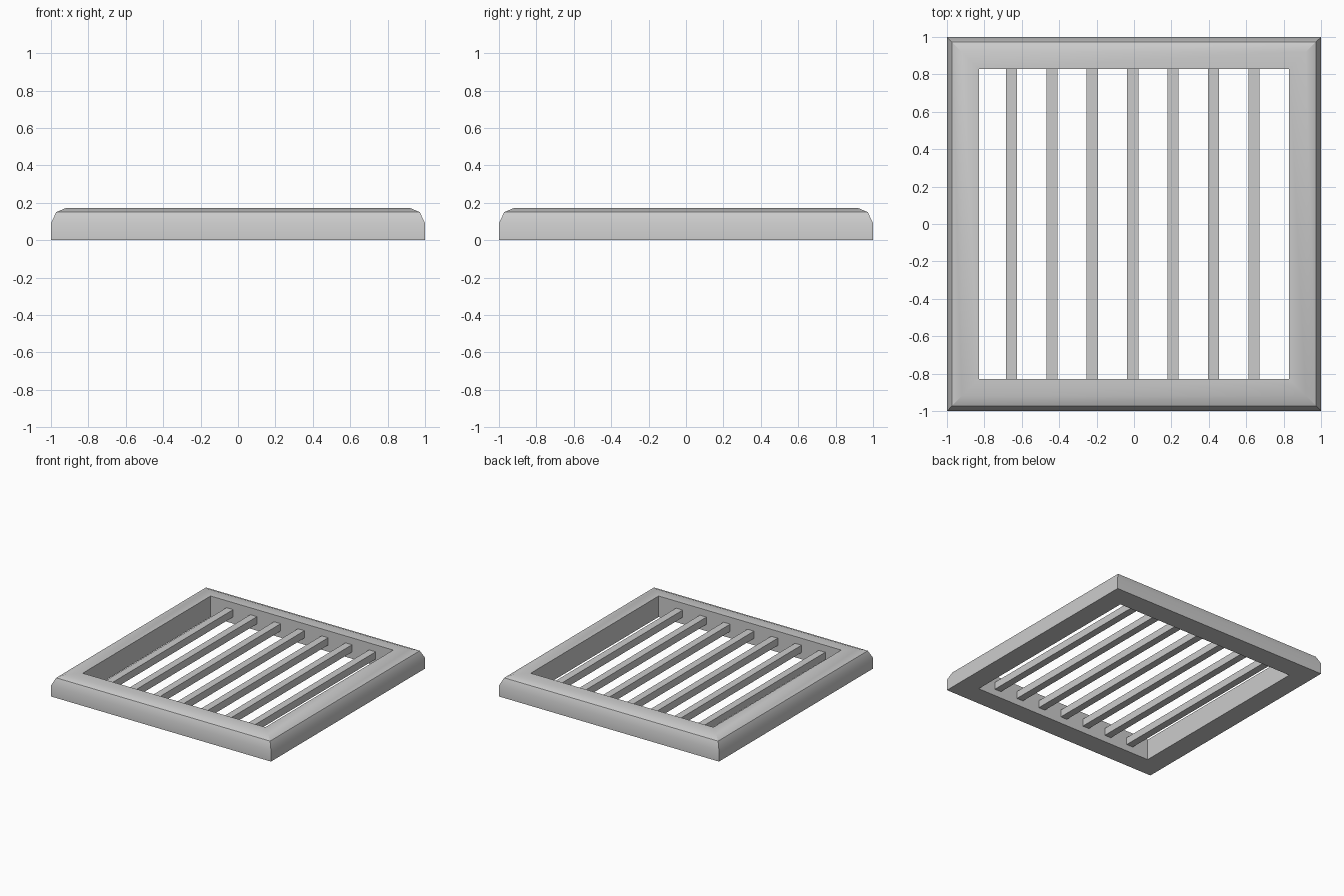
import bpy, bmesh, math

if "Cube" in bpy.data.objects:
    bpy.data.objects.remove(bpy.data.objects["Cube"])

def make_object(name, bm):
    bmesh.ops.recalc_face_normals(bm, faces=bm.faces)
    mesh = bpy.data.meshes.new(name)
    bm.to_mesh(mesh)
    bm.free()
    ob = bpy.data.objects.new(name, mesh)
    bpy.context.collection.objects.link(ob)
    return ob

# Frame: profile (distance from centre, height) swept round a square
profile = [(0.83, 0), (1, 0), (1, 0.09), (0.972, 0.15), (0.92, 0.172), (0.83, 0.172)]
bm = bmesh.new()
corners = [(-1, -1), (1, -1), (1, 1), (-1, 1)]
rings = [[bm.verts.new((sx * r, sy * r, z)) for sx, sy in corners] for r, z in profile]
for i, a in enumerate(rings):
    b = rings[(i + 1) % len(rings)]
    for k in range(4):
        n = (k + 1) % 4
        bm.faces.new((a[k], a[n], b[n], b[k]))
frame = make_object("frame", bm)
bpy.context.view_layer.objects.active = frame
frame.select_set(True)
bpy.ops.object.shade_smooth_by_angle(angle=math.radians(30))
frame.select_set(False)

# Seven square slats running front to back between the frame walls
for i in range(7):
    bm = bmesh.new()
    bmesh.ops.create_cube(bm, size=1)
    bmesh.ops.scale(bm, vec=(0.06, 1.66, 0.06), verts=bm.verts)
    slat = make_object(f"slat_{i + 1}", bm)
    slat.location = (-0.655 + i * 0.216, 0, 0.085)
